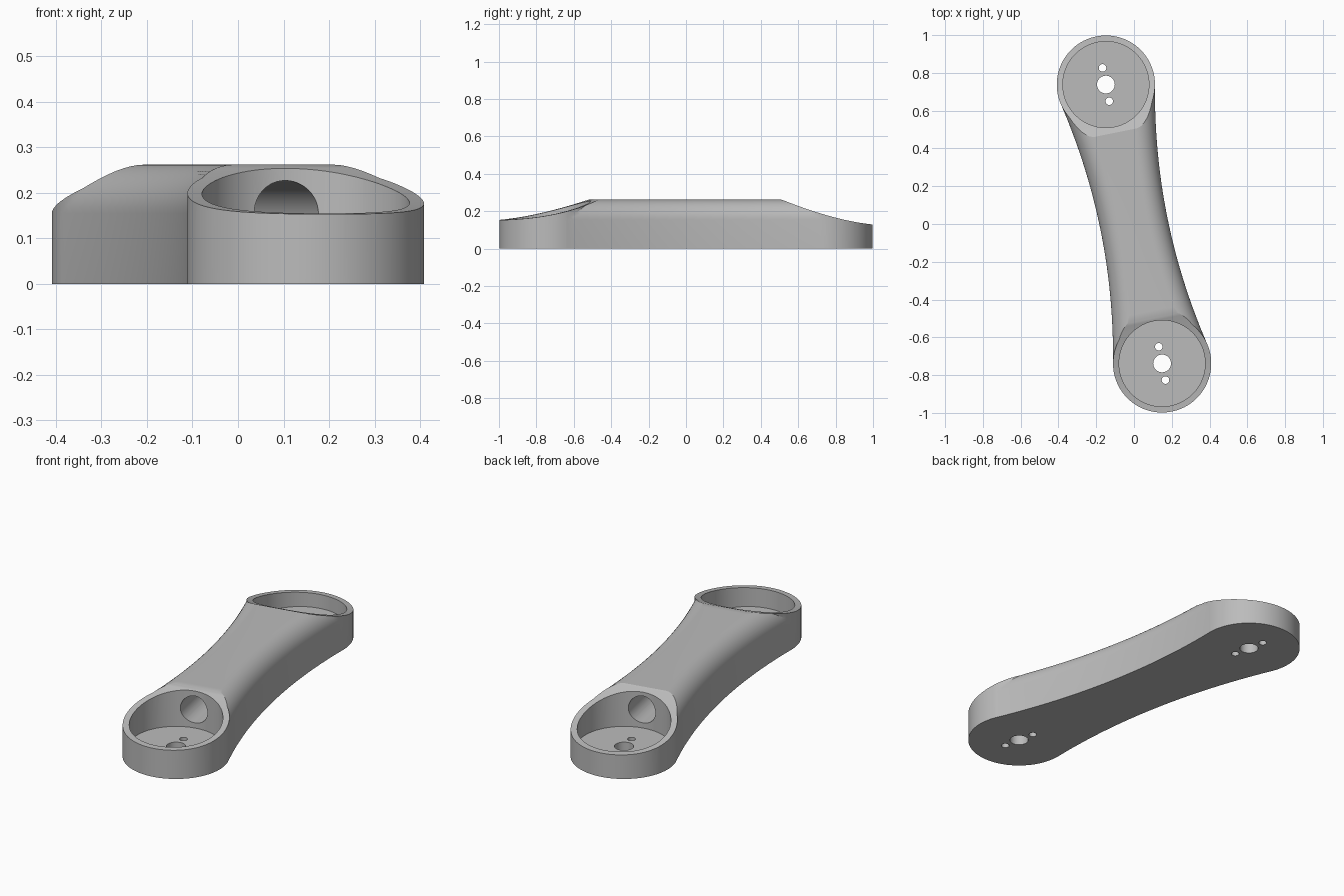
import bpy, bmesh, math
from mathutils import Matrix

cube = bpy.data.objects.get("Cube")
if cube:
    bpy.data.objects.remove(cube, do_unlink=True)

HALF = 0.753      # distance from the middle to each hub centre
HUB_R = 0.26
TOP = 0.262
FILLET = 0.107
TILT = math.radians(11.4)

grey = bpy.data.materials.new("satin_grey")
grey.use_nodes = True
colour = (0.5, 0.5, 0.5, 1)
grey.diffuse_color = colour
grey.node_tree.nodes["Principled BSDF"].inputs["Base Color"].default_value = colour


def make(name, bm):
    bmesh.ops.recalc_face_normals(bm, faces=bm.faces)
    mesh = bpy.data.meshes.new(name)
    bm.to_mesh(mesh)
    bm.free()
    mesh.materials.append(grey)
    obj = bpy.data.objects.new(name, mesh)
    bpy.context.collection.objects.link(obj)
    return obj


def cylinder(name, y, radius, z0, z1, sides=96):
    bm = bmesh.new()
    bmesh.ops.create_cone(bm, cap_ends=True, segments=sides, radius1=radius, radius2=radius,
                          depth=z1 - z0, matrix=Matrix.Translation((0, y, (z0 + z1) / 2)))
    return make(name, bm)


def loft(name, rings):
    """Skin closed rings of points and cap both ends."""
    bm = bmesh.new()
    loops = [[bm.verts.new(p) for p in ring] for ring in rings]
    n = len(loops[0])
    for a, b in zip(loops, loops[1:]):
        for i in range(n):
            j = (i + 1) % n
            bm.faces.new((a[i], a[j], b[j], b[i]))
    bm.faces.new(loops[0])
    bm.faces.new(loops[-1])
    return make(name, bm)


def combine(target, other, operation):
    mod = target.modifiers.new("combine", "BOOLEAN")
    mod.object = other
    mod.operation = operation
    mod.solver = "EXACT"
    bpy.context.view_layer.objects.active = target
    bpy.ops.object.modifier_apply(modifier=mod.name)
    bpy.data.objects.remove(other, do_unlink=True)


def section(y):
    """Waisted cross-section with rounded upper edges."""
    w = 0.18 + 0.152 * y * y
    arc = [(w - FILLET * (1 - math.cos(a)), TOP - FILLET * (1 - math.sin(a)))
           for a in (math.pi / 2 * i / 12 for i in range(13))]
    right = [(w, 0)] + arc
    left = [(-x, z) for x, z in reversed(right)]
    return [(x, y, z) for x, z in right + left]


# Waisted beam joined to a round hub at each end
STEPS = 36
arm = loft("link_arm", [section(0.705 * (2 * i / STEPS - 1)) for i in range(STEPS + 1)])
for side in (-1, 1):
    combine(arm, cylinder("hub", side * HALF, HUB_R, 0, 0.255), "UNION")

# Concave slope over each hub, open pocket, shaft hole and two screw holes
slopes = {-1: (0.187, -0.217, 0.332), 1: (0.168, -0.258, 0.40)}
for side, (a, b, c) in slopes.items():
    ts = [-0.3 + 0.65 * i / 28 for i in range(29)]
    curve = [(side * (HALF + t), a + b * t + c * t * t) for t in ts]
    curve += [(curve[-1][0], 0.5), (curve[0][0], 0.5)]
    combine(arm, loft("slope_cutter", [[(x, y, z) for y, z in curve] for x in (-0.5, 0.5)]),
            "DIFFERENCE")
    combine(arm, cylinder("pocket_cutter", side * HALF, 0.228, 0.055, 0.6), "DIFFERENCE")
    for offset, radius in ((0, 0.047), (0.09, 0.02), (-0.09, 0.02)):
        combine(arm, cylinder("hole_cutter", side * HALF + offset, radius, -0.1, 0.1, 40),
                "DIFFERENCE")

# Round cable tunnel running between the pockets
tunnel = cylinder("tunnel_cutter", 0, 0.072, -0.65, 0.65, 48)
tunnel.data.transform(Matrix.Translation((0, 0, 0.155)) @ Matrix.Rotation(math.pi / 2, 4, "X"))
combine(arm, tunnel, "DIFFERENCE")

# Swing the finished arm to its resting angle and smooth the curved faces
arm.data.transform(Matrix.Rotation(TILT, 4, "Z"))
bpy.ops.object.select_all(action="DESELECT")
arm.select_set(True)
bpy.context.view_layer.objects.active = arm
bpy.ops.object.shade_smooth_by_angle(angle=math.radians(25))
